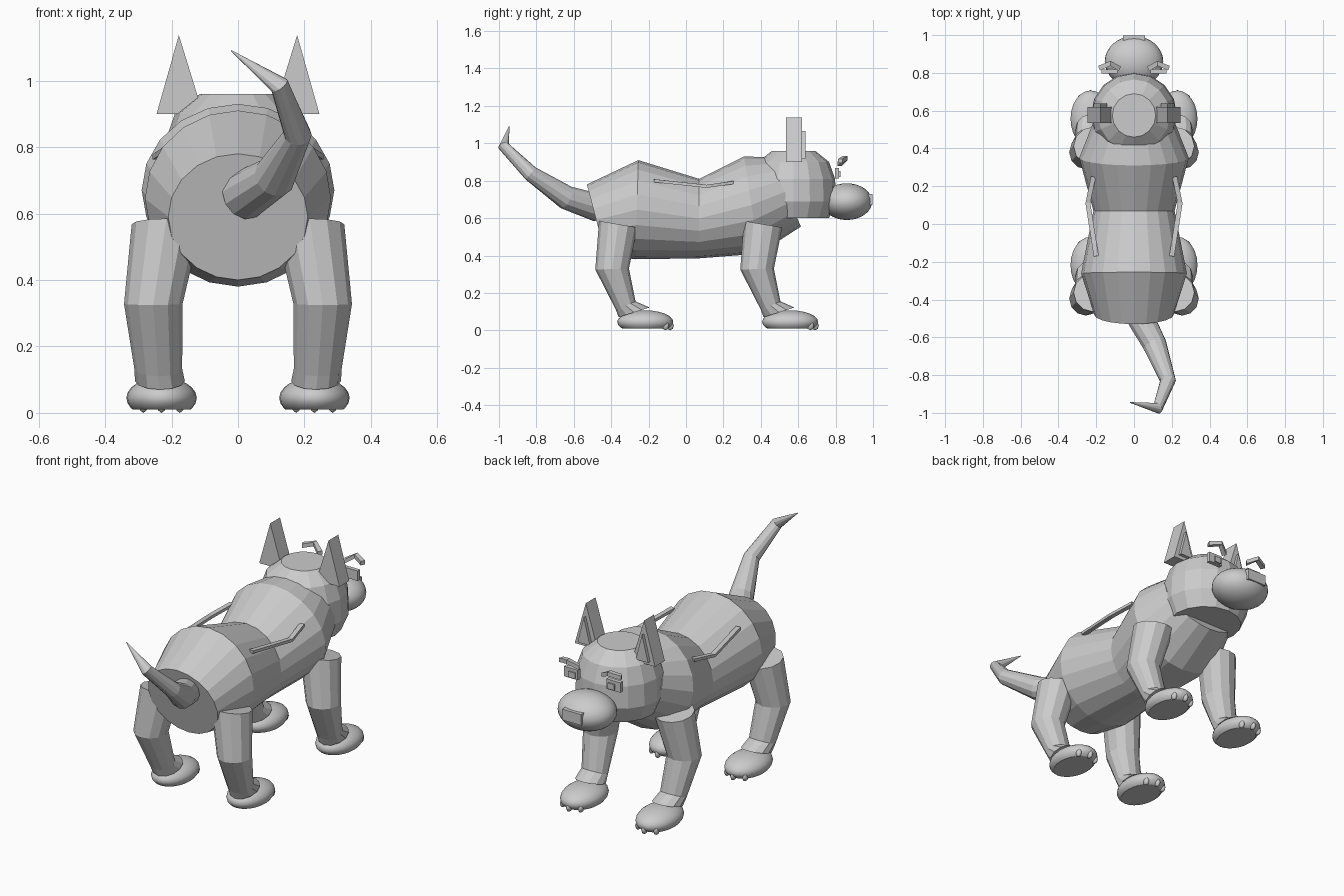
import bpy, bmesh, math
from mathutils import Vector, Matrix

if "Cube" in bpy.data.objects:
    bpy.data.objects.remove(bpy.data.objects["Cube"])

grey = bpy.data.materials.new("plain grey")
grey.diffuse_color = (0.6, 0.6, 0.6, 1)
grey.use_nodes = True
grey.node_tree.nodes["Principled BSDF"].inputs["Base Color"].default_value = grey.diffuse_color


def finish(name, bm, smooth=False):
    bmesh.ops.recalc_face_normals(bm, faces=bm.faces[:])
    me = bpy.data.meshes.new(name)
    bm.to_mesh(me)
    bm.free()
    me.materials.append(grey)
    for p in me.polygons:
        p.use_smooth = smooth and len(p.vertices) <= 4
    ob = bpy.data.objects.new(name, me)
    bpy.context.collection.objects.link(ob)
    return ob


def loft(name, rings, n, turn=0.0):
    """Skin a row of elliptical rings, each (centre, axis a, axis b)."""
    bm = bmesh.new()
    rows = []
    for c, a, b in rings:
        row = []
        for i in range(n):
            t = 2 * math.pi * i / n + turn
            row.append(bm.verts.new(c + a * math.cos(t) + b * math.sin(t)))
        rows.append(row)
    for r, s in zip(rows, rows[1:]):
        for i in range(n):
            j = (i + 1) % n
            bm.faces.new((r[i], r[j], s[j], s[i]))
    bm.faces.new(rows[0])
    bm.faces.new(rows[-1])
    return finish(name, bm)


def ring(x, p, q, half):
    """Ring spanning side-profile points p and q, with half width across x."""
    p, q = Vector((0, *p)), Vector((0, *q))
    return (p + q) / 2 + Vector((x, 0, 0)), (p - q) / 2, Vector((half, 0, 0))


def bar(name, pts, wide, high):
    """Square-edged bar along a path, wide across its heading."""
    pts = [Vector(p) for p in pts]
    rings = []
    for i, p in enumerate(pts):
        d = pts[min(i + 1, len(pts) - 1)] - pts[max(i - 1, 0)]
        side = Vector((d.y, -d.x, 0)).normalized()
        k = math.sqrt(0.5)
        rings.append((p, side * wide * k, Vector((0, 0, high * k))))
    return loft(name, rings, 4, math.pi / 4)


def box(name, loc, size):
    bm = bmesh.new()
    bmesh.ops.create_cube(bm, size=1, matrix=Matrix.LocRotScale(Vector(loc), None, Vector(size)))
    return finish(name, bm)


def ellipsoid(name, loc, radii, seg=24, floor=None):
    bm = bmesh.new()
    bmesh.ops.create_uvsphere(bm, u_segments=seg, v_segments=seg // 2, radius=1,
                              matrix=Matrix.LocRotScale(Vector(loc), None, Vector(radii)))
    if floor is not None:
        geom = bm.verts[:] + bm.edges[:] + bm.faces[:]
        cut = bmesh.ops.bisect_plane(bm, geom=geom, plane_co=(0, 0, floor),
                                     plane_no=(0, 0, -1), clear_outer=True)
        edges = [e for e in cut["geom_cut"] if isinstance(e, bmesh.types.BMEdge)]
        bmesh.ops.edgeloop_fill(bm, edges=edges)
    return finish(name, bm, True)


def prism(name, pts, y0, y1):
    bm = bmesh.new()
    f = bm.faces.new([bm.verts.new((x, y0, z)) for x, z in pts])
    g = bmesh.ops.extrude_face_region(bm, geom=[f])["geom"]
    bmesh.ops.translate(bm, vec=(0, y1 - y0, 0),
                        verts=[v for v in g if isinstance(v, bmesh.types.BMVert)])
    if f.is_valid and all(len(e.link_faces) < 2 for e in f.edges):
        bm.faces.new(list(f.verts))
    return finish(name, bm)


# Torso and neck
loft("body", [
    ring(0, (-0.53, 0.78), (-0.43, 0.40), 0.21),
    ring(0, (-0.255, 0.91), (-0.27, 0.38), 0.28),
    ring(0, (0.07, 0.81), (0.07, 0.385), 0.215),
    ring(0, (0.31, 0.93), (0.39, 0.41), 0.29),
    ring(0, (0.44, 0.925), (0.615, 0.555), 0.22)], 20)

# Head: stacked upright rings
loft("head", [ring(0, (0.575 - r, z), (0.575 + r, z), r) for z, r in
              [(0.60, 0.19), (0.69, 0.228), (0.81, 0.222), (0.90, 0.19), (0.96, 0.115)]], 16)
ellipsoid("muzzle", (0, 0.86, 0.688), (0.155, 0.135, 0.098), 32)
box("nose", (0, 0.98, 0.70), (0.115, 0.036, 0.06))

# Tail: tapered rings turned along a bent path
path = [((0.02, -0.47, 0.655), 0.075), ((0.11, -0.64, 0.71), 0.064),
        ((0.18, -0.83, 0.838), 0.042), ((0.125, -0.975, 0.985), 0.03),
        ((-0.02, -0.945, 1.09), 0.002)]
pts = [Vector(p) for p, r in path]
tail = []
for i, (p, r) in enumerate(path):
    d = (pts[min(i + 1, 4)] - pts[max(i - 1, 0)]).normalized()
    a = d.cross(Vector((1, 0, 0))).normalized()
    tail.append((pts[i], a * r, d.cross(a) * r))
loft("tail", tail, 12)

for s, side in ((-1, "left"), (1, "right")):
    # Ears with a raised inner panel
    prism(side + "_ear", [(s * 0.245, 0.90), (s * 0.105, 0.90), (s * 0.178, 1.137)], 0.535, 0.62)
    prism(side + "_inner_ear", [(s * 0.215, 0.92), (s * 0.14, 0.92), (s * 0.178, 1.065)], 0.615, 0.638)
    # Eyes and brows stand off the face
    box(side + "_eye", (s * 0.13, 0.808, 0.84), (0.085, 0.022, 0.055))
    box(side + "_pupil", (s * 0.12, 0.82, 0.835), (0.04, 0.014, 0.032))
    bar(side + "_brow", [(s * 0.075, 0.822, 0.89), (s * 0.125, 0.85, 0.92),
                         (s * 0.185, 0.825, 0.905)], 0.026, 0.022)
    # Flank bars
    bar(side + "_flank_bar", [(s * 0.20, -0.17, 0.80), (s * 0.244, 0.11, 0.77),
                              (s * 0.215, 0.25, 0.79)], 0.026, 0.016)
    for y, end in ((-0.30, "hind"), (0.475, "front")):
        name = side + "_" + end
        # Leg: hip, knee, ankle, instep
        loft(name + "_leg", [
            ring(s * 0.215, (y - 0.165, 0.585), (y + 0.04, 0.55), 0.105),
            ring(s * 0.255, (y - 0.185, 0.325), (y - 0.005, 0.33), 0.088),
            ring(s * 0.24, (y - 0.075, 0.11), (y + 0.03, 0.155), 0.072),
            ring(s * 0.235, (y - 0.06, 0.07), (y + 0.105, 0.122), 0.075)], 12)
        # Foot: flat-soled dome with claws
        ellipsoid(name + "_foot", (s * 0.23, y + 0.082, 0.045), (0.106, 0.15, 0.062), 24, 0.01)
        for k in (-1, 0, 1):
            ellipsoid(name + "_claw", (s * 0.23 + k * 0.055, y + 0.215 - abs(k) * 0.025, 0.025),
                      (0.014, 0.02, 0.025), 8)
